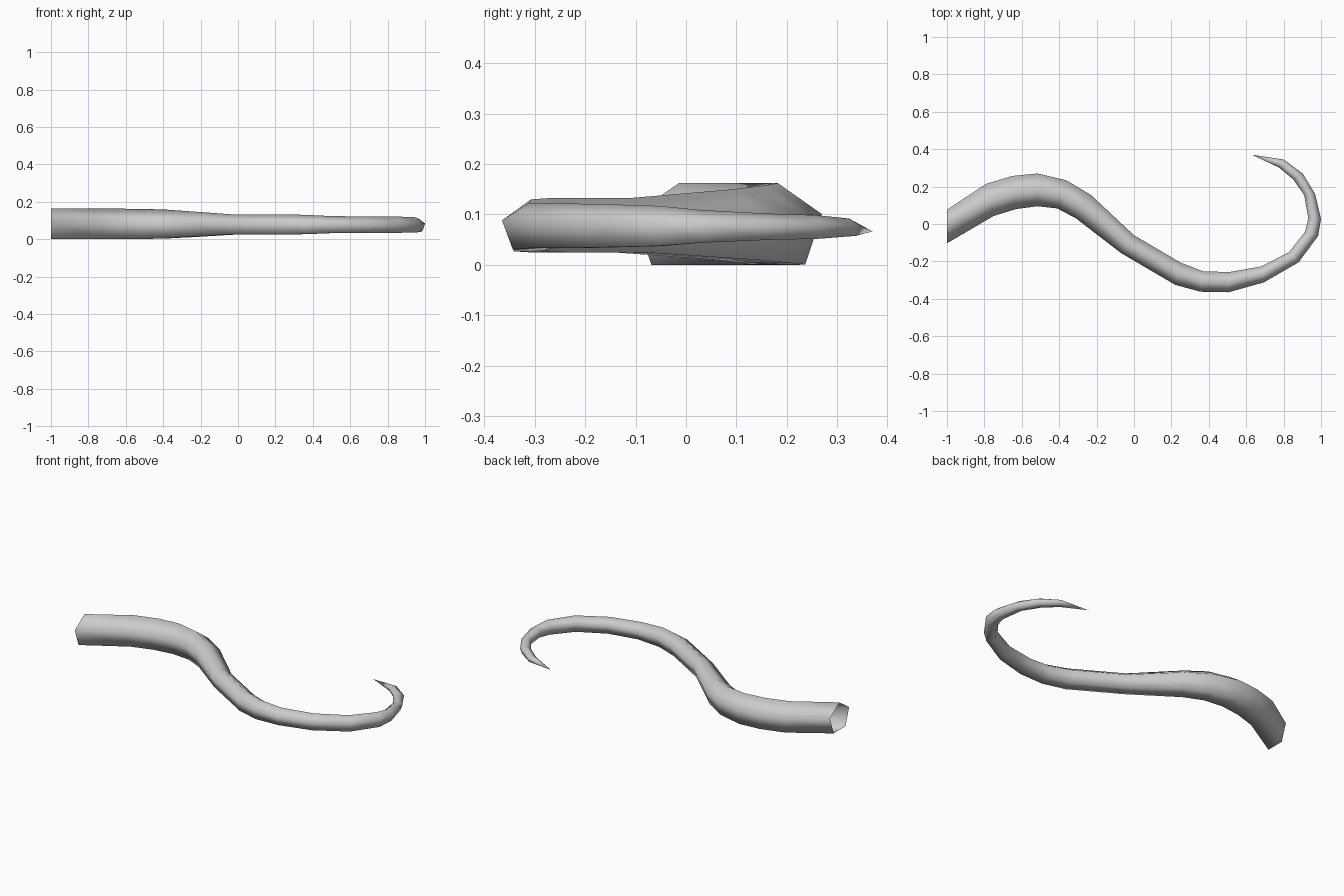
import bpy, bmesh, math
from mathutils import Vector

if "Cube" in bpy.data.objects:
    bpy.data.objects.remove(bpy.data.objects["Cube"])

SIDES = 5
AXIS_Z = 0.0725

# stations along the tentacle: left edge x, y, right edge x, y, vertical radius
stations = [
    (-1.00, 0.077, -1.00, -0.103, 0.090),
    (-0.79, 0.215, -0.75, 0.043, 0.090),
    (-0.65, 0.257, -0.63, 0.080, 0.090),
    (-0.515, 0.270, -0.515, 0.095, 0.089),
    (-0.36, 0.233, -0.41, 0.083, 0.085),
    (-0.23, 0.155, -0.31, 0.030, 0.077),
    (0.00, -0.060, -0.07, -0.155, 0.060),
    (0.25, -0.207, 0.22, -0.325, 0.060),
    (0.37, -0.253, 0.355, -0.362, 0.057),
    (0.51, -0.257, 0.505, -0.365, 0.050),
    (0.68, -0.227, 0.695, -0.312, 0.049),
    (0.83, -0.150, 0.88, -0.205, 0.048),
    (0.915, -0.040, 0.985, -0.063, 0.044),
    (0.932, 0.030, 1.00, 0.027, 0.036),
    (0.91, 0.155, 0.968, 0.160, 0.029),
    (0.85, 0.240, 0.902, 0.270, 0.026),
    (0.775, 0.302, 0.80, 0.345, 0.019),
]
tip_point = (0.63, 0.37, 0.066)

bm = bmesh.new()

# five-sided rings, one edge of each pentagon facing down
rings = []
for lx, ly, rx, ry, rad in stations:
    left, right = Vector((lx, ly, 0)), Vector((rx, ry, 0))
    centre = (left + right) / 2
    half = (right - left) / 2 / math.sin(math.radians(72))
    ring = []
    for i in range(SIDES):
        a = 2 * math.pi * i / SIDES
        p = centre + half * math.sin(a)
        p.z = AXIS_Z + rad * math.cos(a)
        ring.append(bm.verts.new(p))
    rings.append(ring)

# tube walls, leaving the thick end open
for a, b in zip(rings, rings[1:]):
    for i in range(SIDES):
        j = (i + 1) % SIDES
        bm.faces.new((a[i], b[i], b[j], a[j]))

# pointed tip
tip = bm.verts.new(tip_point)
for i in range(SIDES):
    bm.faces.new((rings[-1][i], tip, rings[-1][(i + 1) % SIDES]))

# soft shading with outward faces
bmesh.ops.recalc_face_normals(bm, faces=bm.faces[:])
for f in bm.faces:
    f.smooth = True

# stand the tube on the ground
low = min(v.co.z for v in bm.verts)
bmesh.ops.translate(bm, verts=bm.verts[:], vec=(0, 0, -low))

mesh = bpy.data.meshes.new("tentacle")
bm.to_mesh(mesh)
bm.free()
tentacle = bpy.data.objects.new("tentacle", mesh)
bpy.context.collection.objects.link(tentacle)
